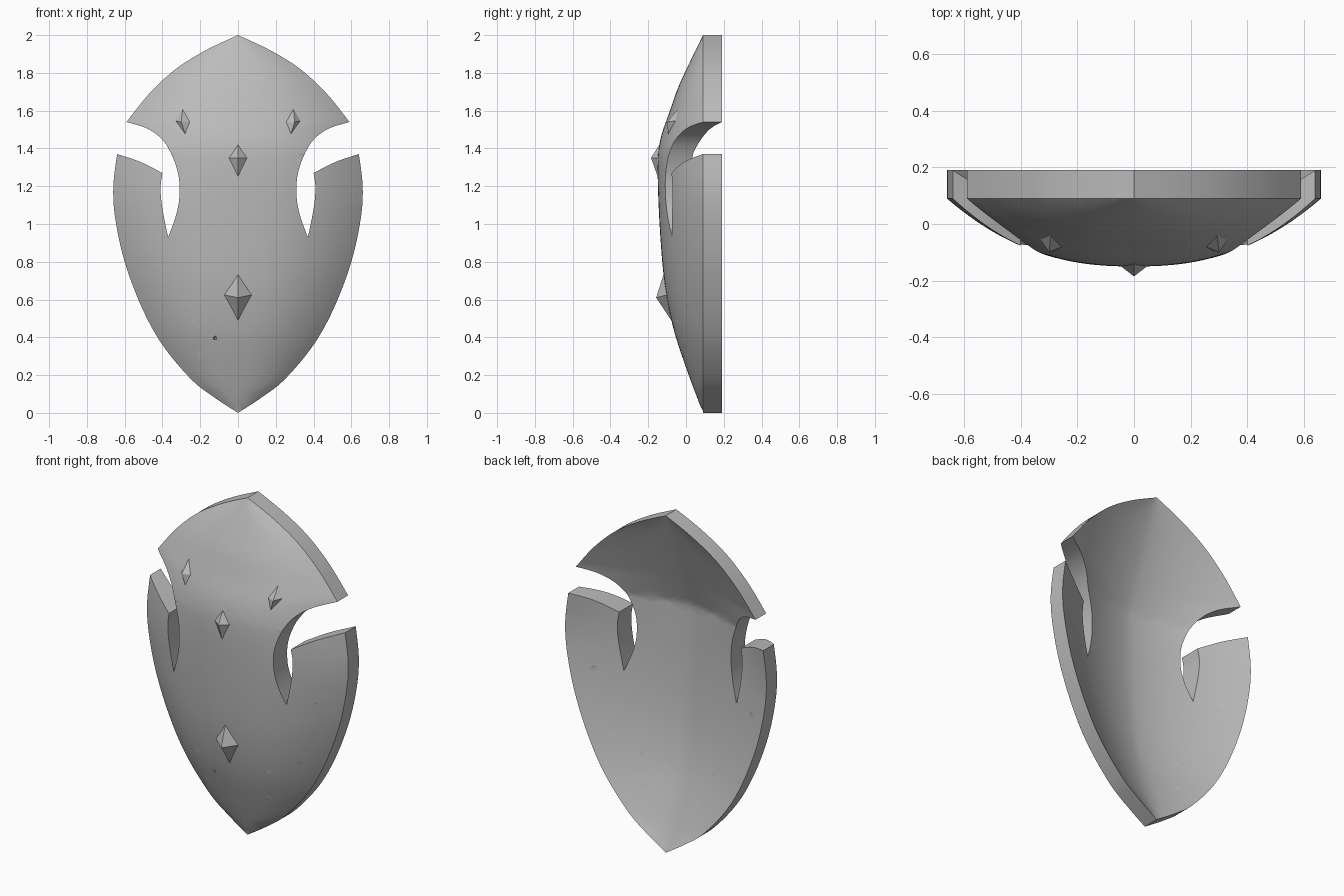
import bpy
import bmesh
from mathutils import Vector
from mathutils.geometry import delaunay_2d_cdt

RIM, THICK, DEPTH, SLOPE, STEP = 0.09, 0.1, 0.022, 0.012, 0.035

cube = bpy.data.objects.get("Cube")
if cube:
    bpy.data.objects.remove(cube, do_unlink=True)

metal = bpy.data.materials.new("grey_metal")
metal.use_nodes = True
metal.diffuse_color = (0.5, 0.5, 0.5, 1)
metal.node_tree.nodes["Principled BSDF"].inputs["Base Color"].default_value = (0.5, 0.5, 0.5, 1)


def smooth(points, closed=False, n=6):
    """Catmull-Rom curve through the points."""
    count = len(points)
    pts = [Vector(p) for p in points]
    pick = (lambda i: pts[i % count]) if closed else (lambda i: pts[max(0, min(count - 1, i))])
    out = []
    for i in range(count if closed else count - 1):
        a, b, c, d = (pick(i + k) for k in (-1, 0, 1, 2))
        for s in range(n):
            t = s / n
            out.append((2 * b + (c - a) * t + (2 * a - 5 * b + 4 * c - d) * t ** 2
                        + (3 * b - a - 3 * c + d) * t ** 3) / 2)
    return out if closed else out + [pts[-1]]


def lookup(samples, z):
    """Value of (value, z) samples at a height."""
    for a, b in zip(samples, samples[1:]):
        if z <= b.y:
            return a.x + (b.x - a.x) * max(0, z - a.y) / max(b.y - a.y, 1e-6)
    return samples[-1].x


# Outline of one half and the centre ridges of the front and back
lower_edge = smooth([(0, 0), (.13, .085), (.25, .18), (.4, .36), (.51, .56), (.6, .8),
                     (.65, 1.03), (.66, 1.2), (.64, 1.37)])
upper_edge = smooth([(.59, 1.54), (.47, 1.69), (.33, 1.82), (.17, 1.92), (0, 2)])
slot = smooth([(.64, 1.37), (.52, 1.33), (.4, 1.27)])[1:]
slot += smooth([(.4, 1.27), (.41, 1.19), (.4, 1.08), (.37, .93)])[1:]
slot += smooth([(.37, .93), (.33, 1.04), (.31, 1.15), (.32, 1.28), (.38, 1.42), (.47, 1.5), (.59, 1.54)])[1:-1]
half = lower_edge + slot + upper_edge
width = lower_edge + upper_edge
front_ridge = smooth([(RIM, 0), (0, .24), (-.07, .46), (-.115, .7), (-.14, 1),
                      (-.15, 1.3), (-.135, 1.45), (-.085, 1.6), (-.03, 1.75), (RIM, 2)])
back_ridge = smooth([(RIM + THICK, 0), (.1, .24), (.03, .46), (-.015, .7), (-.04, 1), (-.05, 1.38)])
back_ridge.append(Vector((RIM + THICK, 2)))


def bowl(x, z, ridge, rim, power):
    t = min(1, abs(x) / max(lookup(width, z), 1e-3))
    return rim + (lookup(ridge, z) - rim) * (1 - t ** power)


def front(x, z):
    return bowl(x, z, front_ridge, RIM, 2.4)


# Sunken ornament on the head and body
curved = [
    # eye hollow
    [(.27, 1.76), (.19, 1.7), (.18, 1.53), (.15, 1.46), (.1, 1.49), (.09, 1.63), (.12, 1.71),
     (.08, 1.77), (.03, 1.74), (.008, 1.68), (.008, 1.56), (.08, 1.43), (.2, 1.35),
     (.32, 1.38), (.39, 1.5), (.37, 1.66)],
    # spear plate
    [(.008, 1.5), (.06, 1.42), (.12, 1.32), (.21, 1.26), (.24, 1.18), (.21, 1.09), (.16, 1.02), (.1, 1.1), (.008, 1.21)],
    # belly oval
    [(.008, .86), (.06, .99), (.11, 1), (.16, .9), (.185, .7), (.17, .55), (.1, .46), (.008, .42)],
    # side loop
    [(.21, .95), (.26, 1.02), (.31, .97), (.34, .88), (.38, .8), (.36, .73), (.29, .72), (.24, .82)],
    # brow sliver
    [(.1, 1.89), (.14, 1.86), (.17, 1.77), (.13, 1.77), (.12, 1.83)],
]
sharp = [
    [(.4, 1.73), (.51, 1.57), (.42, 1.6)],
    [(.006, 1.89), (.04, 1.88), (.065, 1.84), (.03, 1.845), (.006, 1.86)],
    [(.006, 1.85), (.025, 1.835), (.015, 1.81), (.006, 1.8)],
]
recesses = [[Vector((max(p.x, .006), p.y)) for p in smooth(c, True, 4)] for c in curved]
recesses += [[Vector(p) for p in s] for s in sharp]

# Border panels, each with a raised crown ornament
crown = [(-.08, .0), (-.1, .08), (-.06, .065), (-.02, .1), (0, .075)]
crown += [(-u, v) for u, v in reversed(crown[:-1])]
crown += [(.04, .03), (0, .05), (-.04, .03)]
panels = [
    ((.91, 1.32), [(.48, 1.27), (.455, 1.15), (.455, .98)]),
    ((.53, .86), [(.455, .92), (.42, .8), (.34, .69)]),
    ((.27, .49), [(.32, .65), (.27, .56), (.2, .49)]),
    ((.12, .24), [(.16, .46), (.11, .42), (.05, .41), (.05, .12)]),
]
raised = []
for (low, high), inner in panels:
    outer = []
    for i in range(9):
        z = low + (high - low) * i / 8
        outer.append(Vector((lookup(width, z) - .055 + .025 * min(1, z), z)))
    recesses.append(outer + [Vector(p) for p in inner])
    a, b = Vector(inner[0]), Vector(inner[2])
    along = (b - a).normalized()
    out = Vector((-along.y, along.x))
    size = min(1, (b - a).length / .24)
    raised.append([(a + b) / 2 + out * .012 + (along * u + out * v) * size for u, v in crown])


def mirrored(polygon):
    return [Vector((-p.x, p.y)) for p in polygon]


def prepared(polygon):
    """Counter-clockwise copy whose long edges follow the curved surface."""
    ring = list(zip(polygon, polygon[1:] + polygon[:1]))
    if sum(a.cross(b) for a, b in ring) < 0:
        return prepared(polygon[::-1])
    return [a.lerp(b, k / n) for a, b in ring
            for n in [int((b - a).length / STEP) + 1] for k in range(n)]


def inset(polygon):
    """Loop moved inwards, giving the ornament a sloped wall."""
    out = []
    for i, p in enumerate(polygon):
        a = (p - polygon[i - 1]).normalized()
        b = (polygon[(i + 1) % len(polygon)] - p).normalized()
        normal = Vector((-a.y - b.y, a.x + b.x)).normalized()
        out.append(p + normal * SLOPE / max(.5, normal.dot(Vector((-a.y, a.x)))))
    return out


# Triangulate the outline, ornaments and an even grid together
sunk_loops = [prepared(r) for r in recesses + [mirrored(r) for r in recesses]]
raised_loops = [prepared(r) for r in raised + [mirrored(r) for r in raised]]
loops = [prepared(half + mirrored(half[1:-1])[::-1])]
loops += [inset(s) for s in sunk_loops]
first_raised = len(loops)
loops += [inset(r) for r in raised_loops]
last_raised = len(loops)
loops += sunk_loops + raised_loops
points, faces = [], []
for loop in loops:
    faces.append(list(range(len(points), len(points) + len(loop))))
    points += loop
for i in range(-19, 20):
    for k in range(1, 58):
        points.append(Vector((i * STEP, k * STEP)))
flat, _, tris, _, _, origin = delaunay_2d_cdt(points, [], faces, 1, 1e-5)

# Points of the sunken floors, less the tops of the raised ornaments
kept = [(tri, ids) for tri, ids in zip(tris, origin) if 0 in ids]
floor, tops = set(), set()
for tri, ids in kept:
    if any(0 < i < first_raised for i in ids):
        floor.update(tri)
    if any(first_raised <= i < last_raised for i in ids):
        tops.update(tri)
floor -= tops

# Front and back skins joined by a wall around the border
bm = bmesh.new()
front_verts, back_verts = {}, {}
for i in sorted({i for tri, _ in kept for i in tri}):
    x, z = flat[i]
    front_verts[i] = bm.verts.new((x, front(x, z) + (DEPTH if i in floor else 0), z))
    back_verts[i] = bm.verts.new((x, bowl(x, z, back_ridge, RIM + THICK, 1.7), z))
edges = set()
for tri, _ in kept:
    bm.faces.new([front_verts[i] for i in tri])
    bm.faces.new([back_verts[i] for i in reversed(tri)])
    edges.update(zip(tri, tri[1:] + tri[:1]))
for a, b in edges:
    if (b, a) not in edges:
        bm.faces.new((front_verts[b], front_verts[a], back_verts[a], back_verts[b]))


def finish(mesh_data, name):
    mesh = bpy.data.meshes.new(name)
    bmesh.ops.recalc_face_normals(mesh_data, faces=mesh_data.faces)
    mesh_data.to_mesh(mesh)
    mesh_data.free()
    mesh.materials.append(metal)
    obj = bpy.data.objects.new(name, mesh)
    bpy.context.collection.objects.link(obj)
    return obj


body = finish(bm, "shield_body")
bpy.ops.object.select_all(action="DESELECT")
body.select_set(True)
bpy.context.view_layer.objects.active = body
bpy.ops.object.shade_smooth_by_angle(angle=0.6)


# Faceted gems
def gem(name, corners, tip):
    g = bmesh.new()
    base = [g.verts.new((x, front(x, z) + .02, z)) for x, z in corners]
    apex = g.verts.new(tip)
    g.faces.new(base)
    for a, b in zip(base, base[1:] + base[:1]):
        g.faces.new((a, b, apex))
    finish(g, name)


for side, name in ((1, "left"), (-1, "right")):
    eye = [(.29, 1.65), (.35, 1.55), (.265, 1.43), (.225, 1.54)]
    gem(name + "_eye_gem", [(side * x, z) for x, z in eye], (side * .3, -.1, 1.54))
gem("chest_gem", [(0, 1.47), (.075, 1.35), (0, 1.19), (-.075, 1.35)], (0, -.185, 1.35))
gem("belly_gem", [(0, .78), (.1, .63), (0, .44), (-.1, .63)], (0, -.158, .61))
